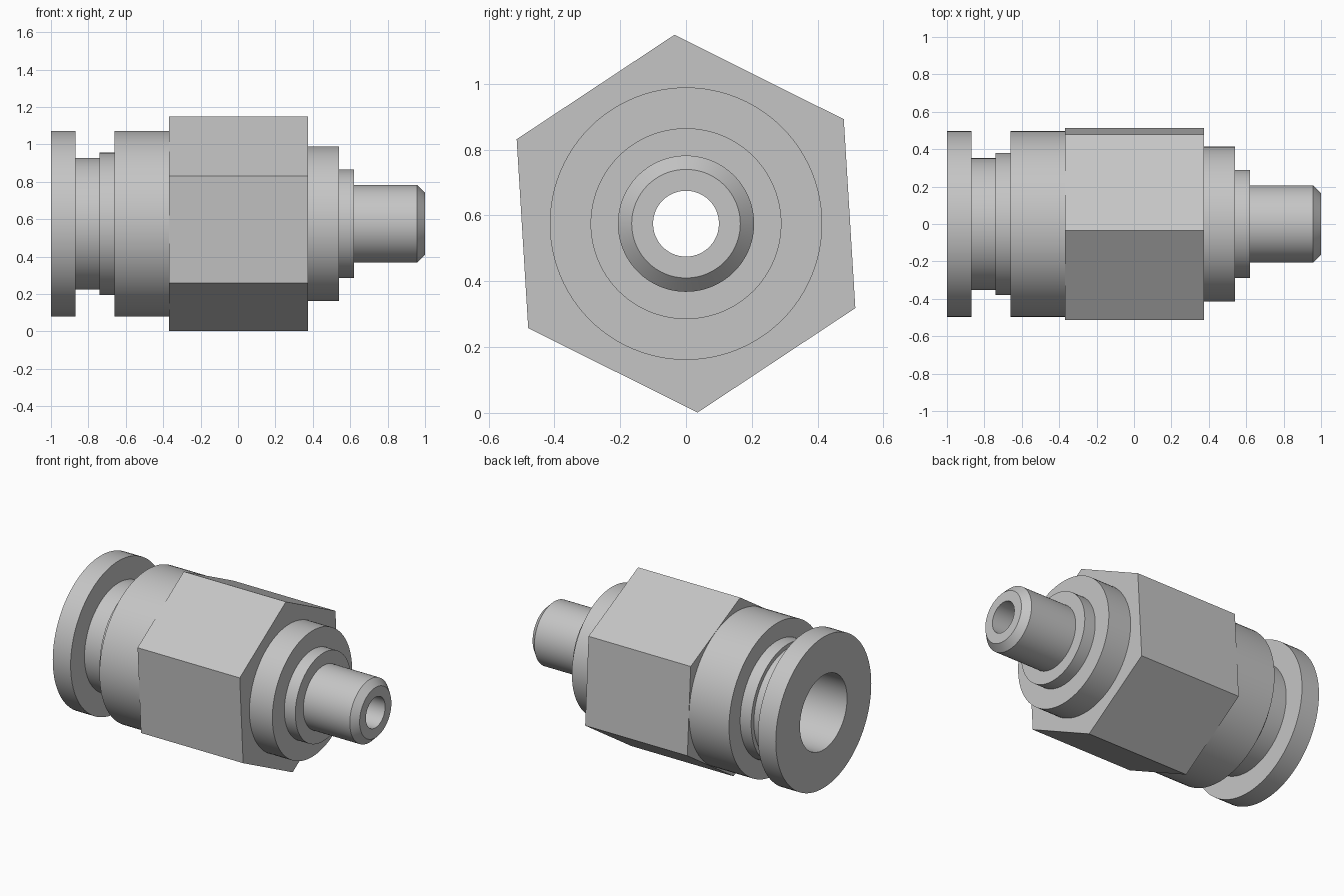
import bpy, bmesh
from math import sin, cos, pi, radians

if "Cube" in bpy.data.objects:
    bpy.data.objects.remove(bpy.data.objects["Cube"], do_unlink=True)

AXIS_Z = 0.575
SEGMENTS = 96          # multiple of six, so hexagon corners fall on vertices
START = radians(93.5)  # slight roll of the hexagon
BORE = 0.1             # narrow passage
SOCKET = 0.245         # wide tube socket

metal = bpy.data.materials.new("grey metal")
metal.use_nodes = True
grey = (0.56, 0.56, 0.56, 1)
metal.diffuse_color = grey
metal.node_tree.nodes["Principled BSDF"].inputs["Base Color"].default_value = grey


def turn(name, profile, hex_points=()):
    """Spin a closed (x, radius) profile about x; hex_points become six-sided."""
    bm = bmesh.new()
    rings = []
    for k, (x, r) in enumerate(profile):
        ring = []
        for i in range(SEGMENTS):
            a = 2 * pi * i / SEGMENTS
            rr = r
            if k in hex_points:
                rr = r * cos(pi / 6) / cos(a % (pi / 3) - pi / 6)
            ring.append(bm.verts.new((x, rr * cos(a + START), AXIS_Z + rr * sin(a + START))))
        rings.append(ring)
    for k, ring in enumerate(rings):
        after = rings[(k + 1) % len(rings)]
        for i in range(SEGMENTS):
            j = (i + 1) % SEGMENTS
            bm.faces.new((ring[i], ring[j], after[j], after[i]))
    bmesh.ops.recalc_face_normals(bm, faces=bm.faces)
    mesh = bpy.data.meshes.new(name)
    bm.to_mesh(mesh)
    bm.free()
    mesh.materials.append(metal)
    obj = bpy.data.objects.new(name, mesh)
    bpy.context.collection.objects.link(obj)
    bpy.ops.object.select_all(action='DESELECT')
    obj.select_set(True)
    bpy.context.view_layer.objects.active = obj
    bpy.ops.object.shade_smooth_by_angle(angle=radians(25))
    return obj


# Flanged push ring with its neck
turn("release_ring", [
    (-1, SOCKET), (-1, 0.496), (-0.87, 0.496), (-0.87, 0.352),
    (-0.74, 0.352), (-0.74, SOCKET)])

# Round body with a small step at its mouth
turn("body_sleeve", [
    (-0.74, SOCKET), (-0.74, 0.38), (-0.66, 0.38), (-0.66, 0.496),
    (-0.37, 0.496), (-0.37, SOCKET)])

# Hexagonal wrench section, where the socket narrows to the bore
turn("hex_section", [
    (-0.37, SOCKET), (-0.37, 0.575), (0.373, 0.575), (0.373, BORE),
    (0.2, BORE), (0.2, SOCKET)], hex_points=(1, 2))

# Stepped shoulder
turn("shoulder", [
    (0.373, BORE), (0.373, 0.414), (0.54, 0.414), (0.54, 0.29),
    (0.62, 0.29), (0.62, BORE)])

# Chamfered stem
turn("stem", [
    (0.62, BORE), (0.62, 0.207), (0.958, 0.207), (1, 0.165), (1, BORE)])
